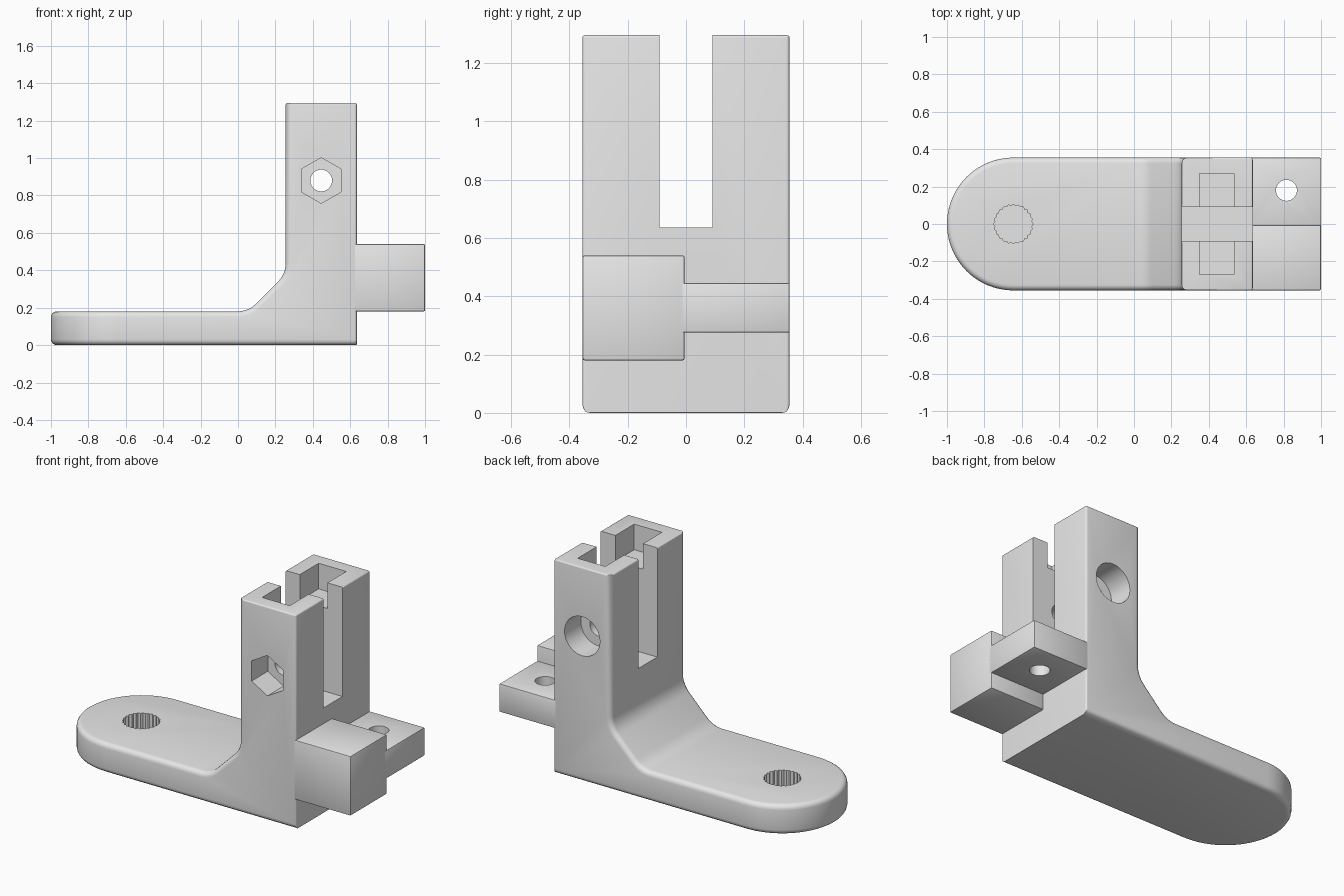
import bpy, bmesh, math
from mathutils import Vector

if "Cube" in bpy.data.objects:
    bpy.data.objects.remove(bpy.data.objects["Cube"])

grey = bpy.data.materials.new("light_grey")
grey.use_nodes = True
grey.diffuse_color = (0.8, 0.8, 0.8, 1)
grey.node_tree.nodes["Principled BSDF"].inputs["Base Color"].default_value = (0.8, 0.8, 0.8, 1)


def prism(name, pts, lo, hi, axis="z"):
    """Extrude a 2D outline along z (outline in x, y) or y (outline in x, z)."""
    bm = bmesh.new()
    place = (lambda u, v, t: (u, v, t)) if axis == "z" else (lambda u, v, t: (u, t, v))
    ends = [[bm.verts.new(place(u, v, t)) for u, v in pts] for t in (lo, hi)]
    for ring in ends:
        bm.faces.new(ring)
    for i in range(len(pts)):
        j = (i + 1) % len(pts)
        bm.faces.new((ends[0][i], ends[0][j], ends[1][j], ends[1][i]))
    bmesh.ops.recalc_face_normals(bm, faces=bm.faces)
    mesh = bpy.data.meshes.new(name)
    bm.to_mesh(mesh)
    bm.free()
    mesh.materials.append(grey)
    obj = bpy.data.objects.new(name, mesh)
    bpy.context.collection.objects.link(obj)
    return obj


def rect(x0, x1, y0, y1):
    return [(x0, y0), (x1, y0), (x1, y1), (x0, y1)]


def circle(x, y, r, n=48, r2=None):
    """Regular outline; r2 alternates the radius to make teeth."""
    return [(x + q * math.sin(a), y + q * math.cos(a))
            for i in range(n)
            for a, q in [(math.tau * i / n, r2 if r2 and i % 2 else r)]]


def fillet(before, corner, after, reach=0.06, n=6):
    """Round a profile corner."""
    a, c, b = Vector(before), Vector(corner), Vector(after)
    p, q = c + (a - c).normalized() * reach, c + (b - c).normalized() * reach
    return [tuple(p.lerp(c, k / n).lerp(c.lerp(q, k / n), k / n)) for k in range(n + 1)]


def activate(obj):
    bpy.ops.object.select_all(action="DESELECT")
    bpy.context.view_layer.objects.active = obj
    obj.select_set(True)


def boolean(obj, tool, operation="DIFFERENCE"):
    activate(obj)
    mod = obj.modifiers.new("cut", "BOOLEAN")
    mod.operation, mod.solver, mod.object = operation, "EXACT", tool
    bpy.ops.object.modifier_apply(modifier=mod.name)
    bpy.data.objects.remove(tool)


def bevel(obj, width, weight, segments=4):
    """Round the sharp edges, scaled by a rule on each edge."""
    bm = bmesh.new()
    bm.from_mesh(obj.data)
    bmesh.ops.dissolve_limit(bm, angle_limit=0.01, verts=bm.verts, edges=bm.edges)
    layer = bm.edges.layers.float.new("bevel_weight_edge")
    for e in bm.edges:
        if e.calc_face_angle(0) > math.radians(50):
            e[layer] = weight(e)
    bm.to_mesh(obj.data)
    bm.free()
    activate(obj)
    mod = obj.modifiers.new("round", "BEVEL")
    mod.limit_method, mod.width, mod.segments = "WEIGHT", width, segments
    mod.use_clamp_overlap = False
    bpy.ops.object.modifier_apply(modifier=mod.name)


HALF, FACE, TOP, BASE = 0.355, 0.635, 1.295, 0.18
POST_X, BORE_Z = 0.445, 0.88

# Body: L-shaped side profile with a sloped gusset
foot, slope, heel = (0.055, BASE), (0.255, 0.38), (0.255, TOP)
profile = [(-1.2, 0), (FACE, 0), (FACE, TOP), heel]
profile += fillet(heel, slope, foot) + fillet(slope, foot, (-1.2, BASE)) + [(-1.2, BASE)]
body = prism("bracket_body", profile, -0.5, 0.5, "y")

# Round the free end of the foot in plan
plan = [(0.8, -HALF), (0.8, HALF)]
plan += [(-0.645 - HALF * math.sin(a), HALF * math.cos(a))
         for a in [math.pi * i / 40 for i in range(41)]]
boolean(body, prism("plan_tool", plan, -0.5, 2), "INTERSECT")


def body_weight(e):
    a, b = (v.co for v in e.verts)
    if min(a.z, b.z) > TOP - 0.01:
        return 0.3
    if min(a.x, b.x) > FACE - 0.01:
        return 0.1 if max(a.z, b.z) < 0.01 else 0.4
    return 1


bevel(body, 0.03, body_weight)

# Post: open slot, shallow top pocket, cross bore with nut and bolt head recesses
boolean(body, prism("slot_tool", rect(0.1, 0.8, -0.09, 0.09), 0.635, 1.5))
boolean(body, prism("pocket_tool", rect(0.35, 0.535, -0.27, 0.27), 1.14, 1.5))
boolean(body, prism("bore_tool", circle(POST_X, BORE_Z, 0.058), -0.5, 0.5, "y"))
boolean(body, prism("nut_tool", circle(POST_X, BORE_Z, 0.122, 6), -0.5, -0.2, "y"))
boolean(body, prism("bolt_head_tool", circle(POST_X, BORE_Z, 0.118), 0.2, 0.5, "y"))

# Foot: blind toothed socket
boolean(body, prism("socket_tool", circle(-0.645, 0, 0.105, 48, 0.097), 0.05, 0.4))

# Hinge tongue: thick front block and thin rear plate with a pin hole
block = prism("tongue_block", rect(0.6, 1, -0.3545, -0.005), BASE, 0.54)
bevel(block, 0.007, lambda e: 1, 2)
plate = prism("tongue_plate", rect(0.6, 1, -0.03, 0.3545), 0.275, 0.445)
bevel(plate, 0.005, lambda e: 1, 2)
boolean(plate, prism("pin_tool", circle(0.815, 0.18, 0.056), 0, 1))

for part in (body, block, plate):
    activate(part)
    bpy.ops.object.shade_smooth_by_angle(angle=math.radians(30))
